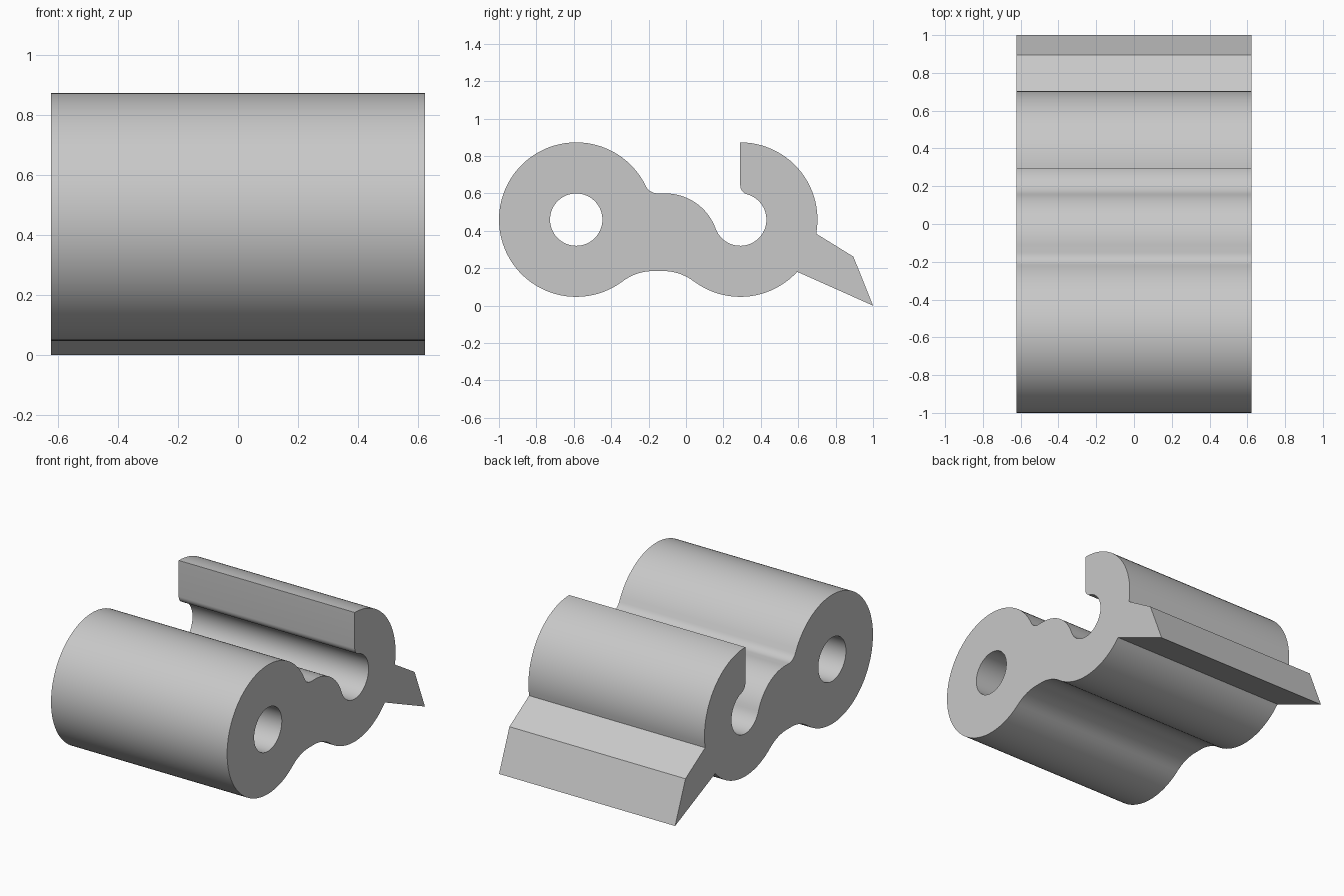
import bpy, bmesh, math
from mathutils import Vector

cube = bpy.data.objects.get("Cube")
if cube:
    bpy.data.objects.remove(cube, do_unlink=True)

HALF_WIDTH = 0.623
OUTER, BORE = 0.413, 0.14
barrel = Vector((-0.587, 0.46))    # closed knuckle centre (y, z)
hook = Vector((0.29, 0.46))        # open hook centre
WEB_TOP, WEB_BOTTOM = 0.60, 0.185


def arc(centre, radius, start, end, step=4):
    """Points along an arc, angles in degrees."""
    n = max(3, round(abs(end - start) / step))
    angles = [math.radians(start + (end - start) * i / n) for i in range(n + 1)]
    return [centre + radius * Vector((math.cos(a), math.sin(a))) for a in angles]


def angle_to(origin, target):
    d = target - origin
    return math.degrees(math.atan2(d.y, d.x))


def rolling_centre(circle, reach, z, side):
    """Centre at height z and distance reach from a circle's centre."""
    return Vector((circle.x + side * math.sqrt(reach ** 2 - (z - circle.y) ** 2), z))


# Centres of the blending arcs
neck_r, hump_r, lip_r, belly_r = 0.07, 0.286, 0.05, 0.275
neck = rolling_centre(barrel, OUTER + neck_r, WEB_TOP + neck_r, 1)
hump = rolling_centre(hook, BORE + hump_r, WEB_TOP - hump_r, -1)
lip = hook + Vector((lip_r, math.sqrt((BORE + lip_r) ** 2 - lip_r ** 2)))
belly_z = WEB_BOTTOM - belly_r
belly_hook = rolling_centre(hook, OUTER + belly_r, belly_z, -1)
belly_barrel = rolling_centre(barrel, OUTER + belly_r, belly_z, 1)

# Outline, clockwise from the neck beside the barrel
neck_a = angle_to(barrel, neck)
hump_a = angle_to(hump, hook)
lip_a = angle_to(hook, lip)
outline = arc(neck, neck_r, 180 + neck_a, 270, 10)
outline += arc(hump, hump_r, 90, hump_a)
outline += arc(hook, BORE, hump_a - 180, lip_a, 6)[1:]
outline += arc(lip, lip_r, lip_a + 180, 180, 10)[1:]
outline += arc(hook, OUTER, 90, -10.5)
outline += [Vector((0.895, 0.262)), Vector((1.0, 0.0))]      # pointed fin
outline += arc(hook, OUTER, -42.5, angle_to(hook, belly_hook))
outline += arc(belly_hook, belly_r, angle_to(belly_hook, hook), 90)[1:]
outline += arc(belly_barrel, belly_r, 90, angle_to(belly_barrel, barrel))
outline += arc(barrel, OUTER, angle_to(barrel, belly_barrel), neck_a - 360)[1:-1]
bore = arc(barrel, BORE, 0, 360, 6)[:-1]

# Fill the section, with its bore, and extrude it across the width
bm = bmesh.new()
edges = []
for loop in (outline, bore):
    verts = [bm.verts.new((-HALF_WIDTH, p.x, p.y)) for p in loop]
    edges += [bm.edges.new((v, verts[i - 1])) for i, v in enumerate(verts)]
bmesh.ops.triangle_fill(bm, edges=edges, use_beauty=True, normal=(-1, 0, 0))
result = bmesh.ops.extrude_face_region(bm, geom=bm.faces[:], use_keep_orig=True)
moved = [g for g in result["geom"] if isinstance(g, bmesh.types.BMVert)]
bmesh.ops.translate(bm, verts=moved, vec=(2 * HALF_WIDTH, 0, 0))
bmesh.ops.recalc_face_normals(bm, faces=bm.faces[:])
mesh = bpy.data.meshes.new("hinge_clip")
bm.to_mesh(mesh)
bm.free()

clip = bpy.data.objects.new("hinge_clip", mesh)
bpy.context.collection.objects.link(clip)

# Plain grey
grey = bpy.data.materials.new("light_grey")
grey.use_nodes = True
colour = (0.58, 0.58, 0.58, 1)
grey.diffuse_color = colour
grey.node_tree.nodes["Principled BSDF"].inputs["Base Color"].default_value = colour
mesh.materials.append(grey)

bpy.ops.object.select_all(action="DESELECT")
clip.select_set(True)
bpy.context.view_layer.objects.active = clip
bpy.ops.object.shade_smooth_by_angle(angle=math.radians(25))
